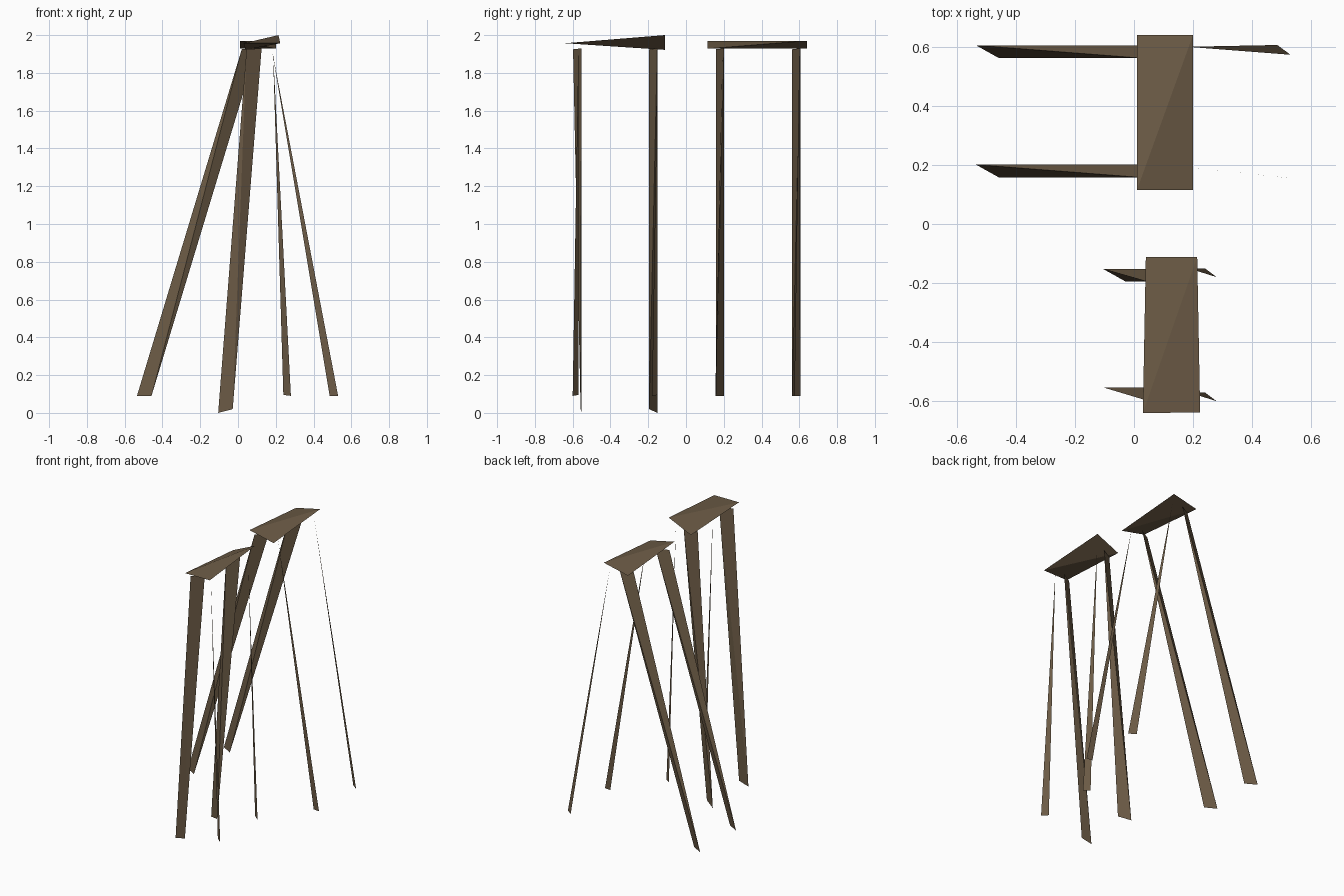
import bpy
import bmesh
from itertools import combinations

cube = bpy.data.objects.get("Cube")
if cube:
    bpy.data.objects.remove(cube, do_unlink=True)

wood = bpy.data.materials.new("brown_wood")
wood.use_nodes = True
colour = (0.15, 0.105, 0.061, 1)
wood.diffuse_color = colour
bsdf = next(n for n in wood.node_tree.nodes if n.type == 'BSDF_PRINCIPLED')
bsdf.inputs["Base Color"].default_value = colour
bsdf.inputs["Roughness"].default_value = 0.9


def shard(name, *points):
    """Flat triangle from three corners, or tetrahedron from four."""
    bm = bmesh.new()
    verts = [bm.verts.new(p) for p in points]
    for corners in combinations(verts, 3):
        bm.faces.new(corners)
    bmesh.ops.recalc_face_normals(bm, faces=bm.faces)
    mesh = bpy.data.meshes.new(name)
    bm.to_mesh(mesh)
    bm.free()
    mesh.materials.append(wood)
    obj = bpy.data.objects.new(name, mesh)
    bpy.context.collection.objects.link(obj)
    return obj


def twisted_leg(name, foot, foot_z, top, y_front, y_foot, y_back):
    """Strip whose foot and top edges lie on crossing diagonals."""
    shard(name,
          (foot, y_back, foot_z[0]), (foot + 0.077, y_foot, foot_z[1]),
          (top, y_front, 1.925), (top + 0.08, y_back, 1.93))


# Rear trestle: level twisted top
shard("rear_top", (0.01, 0.115, 1.97), (0.2, 0.115, 1.928),
      (0.2, 0.64, 1.97), (0.01, 0.64, 1.928))

# Rear trestle: wide splayed legs on the right side
for label, y in (("inner", 0.158), ("outer", 0.562)):
    twisted_leg("rear_broad_leg_" + label, -0.535, (0.09, 0.09), 0.02,
                y, y, y + 0.043)

# Rear trestle: thin tapering legs on the left side
shard("rear_thin_leg_inner", (0.18, 0.193, 1.92),
      (0.485, 0.16, 0.09), (0.53, 0.155, 0.09))
shard("rear_thin_leg_outer", (0.18, 0.6, 1.92),
      (0.485, 0.606, 0.09), (0.53, 0.573, 0.09))

# Front trestle: top that rises and twists toward the rear
shard("front_top", (0.03, -0.64, 1.957), (0.224, -0.638, 1.957),
      (0.214, -0.112, 2.0), (0.04, -0.112, 1.922))

# Front trestle: steep broad legs on the right side
twisted_leg("front_broad_leg_inner", -0.105, (0.0, 0.02), 0.045,
            -0.195, -0.195, -0.152)
twisted_leg("front_broad_leg_outer", -0.105, (0.0, 0.02), 0.045,
            -0.598, -0.558, -0.553)

# Front trestle: thin tapering legs on the left side
for label, y in (("inner", -0.15), ("outer", -0.57)):
    shard("front_thin_leg_" + label, (0.185, y, 1.92),
          (0.24, y, 0.095), (0.28, y - 0.03, 0.09))
